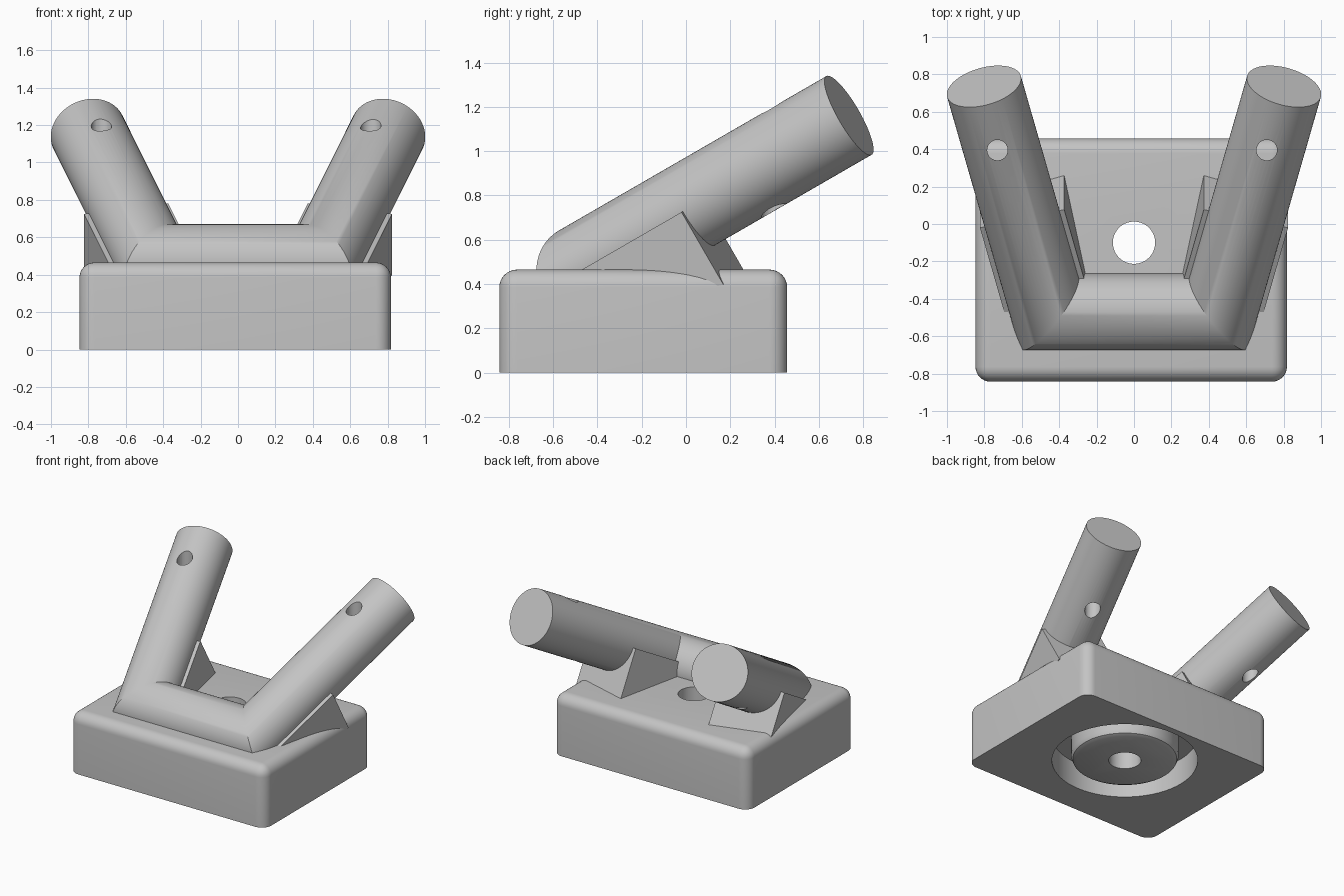
import bpy, bmesh
from math import sin, cos, pi, radians
from mathutils import Vector

if "Cube" in bpy.data.objects:
    bpy.data.objects.remove(bpy.data.objects["Cube"], do_unlink=True)

GREY = (0.55, 0.55, 0.55, 1)
grey = bpy.data.materials.new("plain_grey")
grey.use_nodes = True
grey.diffuse_color = GREY
grey.node_tree.nodes["Principled BSDF"].inputs["Base Color"].default_value = GREY


def make(name, bm):
    bmesh.ops.recalc_face_normals(bm, faces=bm.faces)
    mesh = bpy.data.meshes.new(name)
    bm.to_mesh(mesh)
    bm.free()
    mesh.materials.append(grey)
    ob = bpy.data.objects.new(name, mesh)
    bpy.context.collection.objects.link(ob)
    return ob


def activate(ob):
    bpy.ops.object.select_all(action='DESELECT')
    ob.select_set(True)
    bpy.context.view_layer.objects.active = ob


def skin(bm, rings, closed=False):
    """Bridge equal rings of points; cap the ends unless closed."""
    vs = [[bm.verts.new(p) for p in ring] for ring in rings]
    n = len(vs[0])
    pairs = list(zip(vs, vs[1:])) + ([(vs[-1], vs[0])] if closed else [])
    for a, b in pairs:
        for i in range(n):
            j = (i + 1) % n
            bm.faces.new((a[i], a[j], b[j], b[i]))
    if not closed:
        bm.faces.new(vs[0])
        bm.faces.new(vs[-1])


def lathe(name, profile, x, y, closed=False, steps=64):
    bm = bmesh.new()
    angles = [2 * pi * i / steps for i in range(steps)]
    skin(bm, [[(x + r * cos(t), y + r * sin(t), z) for t in angles]
              for r, z in profile], closed)
    return make(name, bm)


def cut(ob, cutter):
    cutter.hide_render = True
    activate(ob)
    mod = ob.modifiers.new("cut", 'BOOLEAN')
    mod.operation = 'DIFFERENCE'
    mod.solver = 'EXACT'
    mod.object = cutter
    bpy.ops.object.modifier_apply(modifier=mod.name)
    bpy.data.objects.remove(cutter, do_unlink=True)


def smooth(ob):
    activate(ob)
    bpy.ops.object.shade_smooth_by_angle(angle=radians(30))


# Base block with rounded sides and top
TOP = 0.465
bm = bmesh.new()
bmesh.ops.create_cube(bm, size=1)
for v in bm.verts:
    v.co = (v.co.x * 1.665 - 0.015, v.co.y * 1.3 - 0.193, (v.co.z + 0.5) * TOP)
edges = [e for e in bm.edges if max(v.co.z for v in e.verts) > 0.1]
bmesh.ops.bevel(bm, geom=edges, offset=0.08, segments=8, profile=0.5,
                affect='EDGES')
base = make("base_block", bm)

# Central through hole and the ring groove underneath
cut(base, lathe("hole_cutter", [(0.113, -0.2), (0.113, 0.8)], 0, -0.1))
cut(base, lathe("groove_cutter", [(0.51, -0.1), (0.51, 0.2), (0.376, 0.2),
                                  (0.376, 0.04), (0.364, 0.012), (0.336, 0),
                                  (0.336, -0.1)], 0, -0.1, closed=True))
smooth(base)

# Arm frame: along the arm, across it, and down from it
yaw, tilt = radians(14), radians(30)
along = Vector((sin(yaw), cos(yaw) * cos(tilt), cos(yaw) * sin(tilt)))
across = Vector((cos(yaw), -sin(yaw) * cos(tilt), -sin(yaw) * sin(tilt)))
down = Vector((0, sin(tilt), -cos(tilt)))
corner = Vector((0.455, -0.47, TOP))
RADIUS, LENGTH, STEPS = 0.205, 1.435, 64


def mirrored(p):
    return Vector((-p[0], p[1], p[2]))


# Mitred tube: front bar and two raised arms
mitre, cap = [], []
normal = along + Vector((1, 0, 0))
for i in range(STEPS):
    t = 2 * pi * i / STEPS
    off = Vector((0, RADIUS * cos(t), RADIUS * sin(t)))
    off.x = -off.dot(normal) / normal.x
    mitre.append(corner + off)
    cap.append(corner + off + along * (LENGTH - off.dot(along)))
bm = bmesh.new()
skin(bm, [[mirrored(p) for p in cap], [mirrored(p) for p in mitre], mitre, cap])
tube = make("bar_and_arms", bm)

# Vertical pin holes near the arm ends
for x in (-0.73, 0.71):
    cut(tube, lathe("pin_cutter", [(0.055, 0.6), (0.055, 1.6)], x, 0.395, steps=32))
smooth(tube)

# Square gussets under the arms
WIDTH = 0.232
profile = [(0, 0), (0.593, 0), (0.593, 0.378), (0.1, 0.25)]
for side in (1, -1):
    rings = [[corner + along * s + down * d + across * w for s, d in profile]
             for w in (-WIDTH, WIDTH)]
    if side < 0:
        rings = [[mirrored(p) for p in ring] for ring in rings]
    bm = bmesh.new()
    skin(bm, rings)
    make("left_gusset" if side > 0 else "right_gusset", bm)
